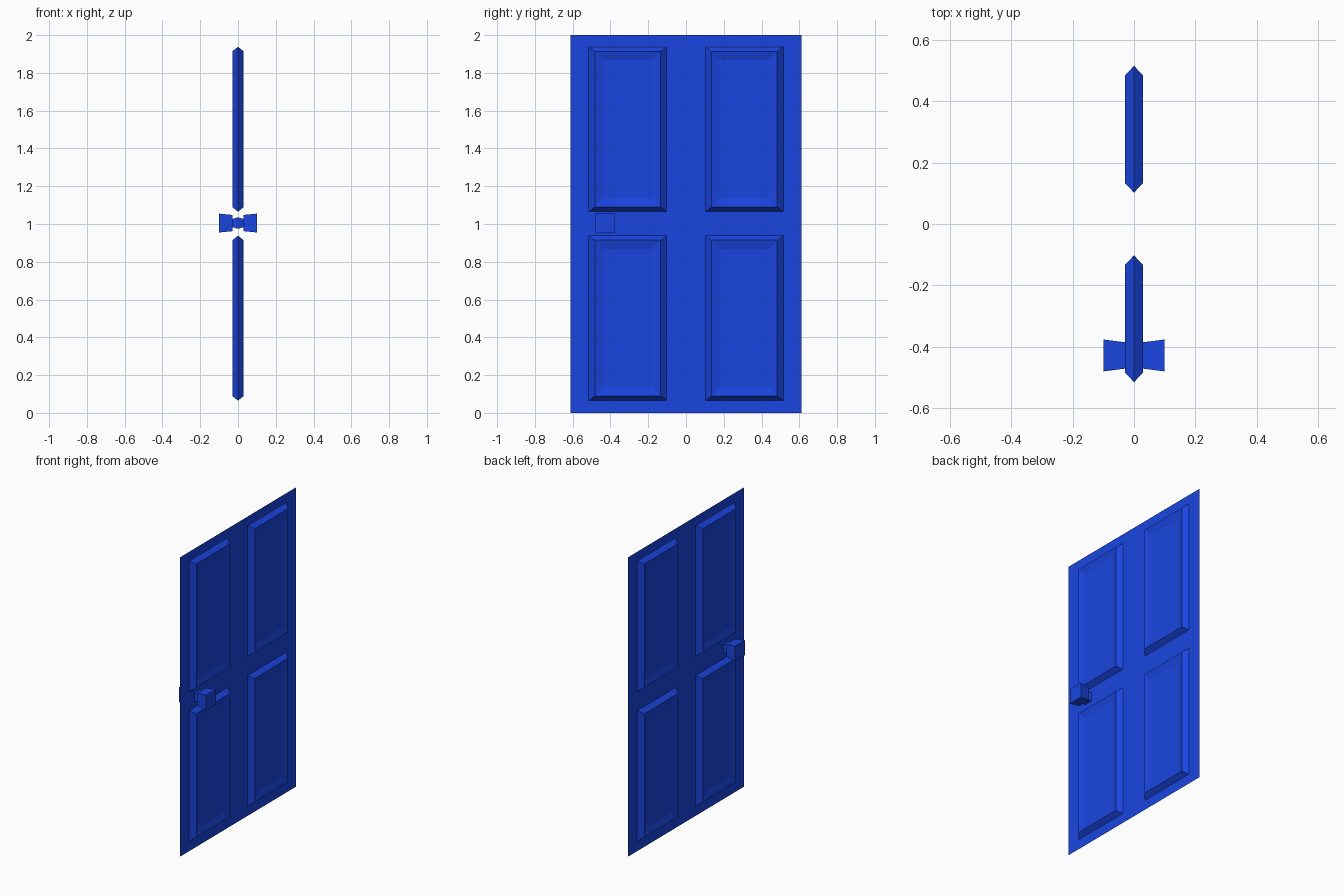
import bpy, bmesh

if "Cube" in bpy.data.objects:
    bpy.data.objects.remove(bpy.data.objects["Cube"])

blue = bpy.data.materials.new("door_blue")
blue.diffuse_color = (0.01, 0.06, 0.75, 1)
blue.use_nodes = True
blue.node_tree.nodes["Principled BSDF"].inputs["Base Color"].default_value = blue.diffuse_color


def finish(name, bm, mirror=False):
    me = bpy.data.meshes.new(name)
    bm.to_mesh(me)
    bm.free()
    ob = bpy.data.objects.new(name, me)
    bpy.context.collection.objects.link(ob)
    me.materials.append(blue)
    if mirror:
        ob.modifiers.new("both_sides", 'MIRROR').use_axis[0] = True
    return ob


def stack(name, cy, cz, rings):
    """Rectangular rings (x, half_y, half_z) joined in order, last one capped."""
    bm = bmesh.new()
    loops = [[bm.verts.new((x, cy + sy * hy, cz + sz * hz))
              for sy, sz in ((-1, -1), (1, -1), (1, 1), (-1, 1))]
             for x, hy, hz in rings]
    for a, b in zip(loops, loops[1:]):
        for i in range(4):
            j = (i + 1) % 4
            bm.faces.new((a[i], a[j], b[j], b[i]))
    bm.faces.new(loops[-1])
    return finish(name, bm, mirror=True)


# thin door sheet with four openings for the panels
ys = [-0.612, -0.515, -0.102, 0.102, 0.515, 0.612]
zs = [0, 0.065, 0.938, 1.065, 1.938, 2]
bm = bmesh.new()
v = [[bm.verts.new((0, y, z)) for z in zs] for y in ys]
for i in range(5):
    for j in range(5):
        if not (i in (1, 3) and j in (1, 3)):
            bm.faces.new((v[i][j], v[i + 1][j], v[i + 1][j + 1], v[i][j + 1]))
finish("door_sheet", bm)

# raised panels with a shallow recessed centre, on both faces
for i in (1, 3):
    for j in (1, 3):
        hy, hz = (ys[i + 1] - ys[i]) / 2, (zs[j + 1] - zs[j]) / 2
        stack("panel", (ys[i] + ys[i + 1]) / 2, (zs[j] + zs[j + 1]) / 2,
              [(0, hy, hz), (0.03, hy - 0.032, hz - 0.024),
               (0.018, hy - 0.075, hz - 0.07)])

# square flared knobs on short stems
stack("knob", -0.428, 1.005,
      [(0, 0.03, 0.03), (0.03, 0.022, 0.022), (0.03, 0.043, 0.043),
       (0.1, 0.052, 0.05)])
